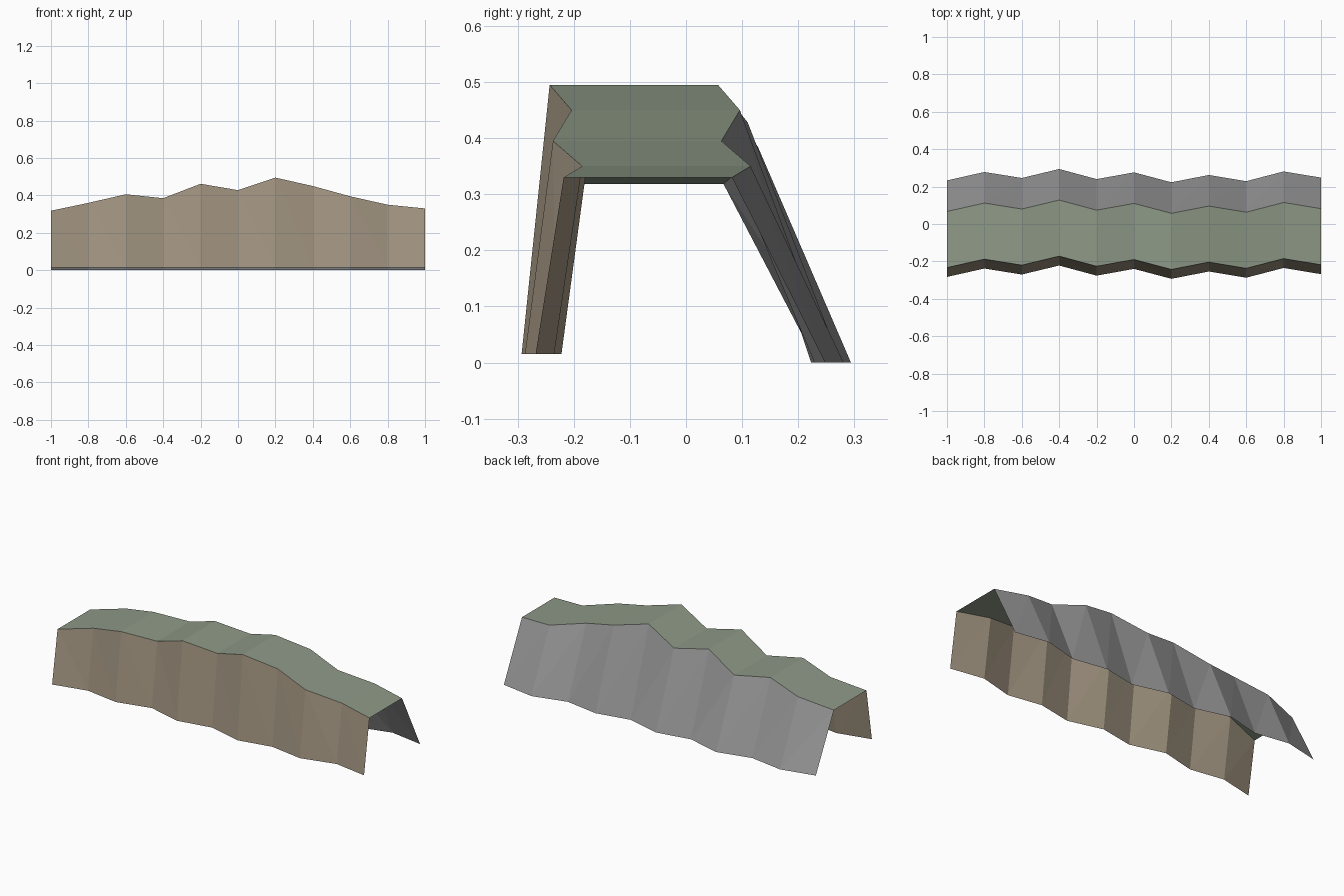
import bpy

if "Cube" in bpy.data.objects:
    bpy.data.objects.remove(bpy.data.objects["Cube"])

# Ridge stations along x: crest height and y of the top's rear edge
N = 11
xs = [-1 + 0.2 * i for i in range(N)]
height = [0.318, 0.36, 0.406, 0.385, 0.462, 0.428, 0.495, 0.45, 0.395, 0.35, 0.33]
rear_y = [0.067, 0.112, 0.08, 0.128, 0.074, 0.11, 0.057, 0.096, 0.063, 0.115, 0.082]
WIDTH = 0.30

rear_top = list(zip(xs, rear_y, height))
front_top = [(x, y - WIDTH, z) for x, y, z in rear_top]
front_base = [(x, y - 0.05, 0.015) for x, y, z in front_top]
rear_base = [(x, y + 0.166, 0.0) for x, y, z in rear_top]


def strip(name, upper, lower, color, flip=False):
    """Open flat-shaded sheet joining two edge lines, split from upper to lower."""
    faces = []
    for i in range(N - 1):
        faces += [(i, N + i, N + i + 1), (i, N + i + 1, i + 1)]
    if flip:
        faces = [f[::-1] for f in faces]
    mesh = bpy.data.meshes.new(name)
    mesh.from_pydata(upper + lower, [], faces)
    mat = bpy.data.materials.new(name)
    mat.diffuse_color = color
    mat.use_nodes = True
    mat.node_tree.nodes["Principled BSDF"].inputs["Base Color"].default_value = mat.diffuse_color
    mesh.materials.append(mat)
    bpy.context.collection.objects.link(bpy.data.objects.new(name, mesh))


# Ground on top, cliff face in front, sloping rock face behind
strip("ridge_top", rear_top, front_top, (0.27, 0.32, 0.24, 1))
strip("front_cliff", front_top, front_base, (0.36, 0.30, 0.22, 1))
strip("rear_slope", rear_top, rear_base, (0.31, 0.31, 0.31, 1), flip=True)
